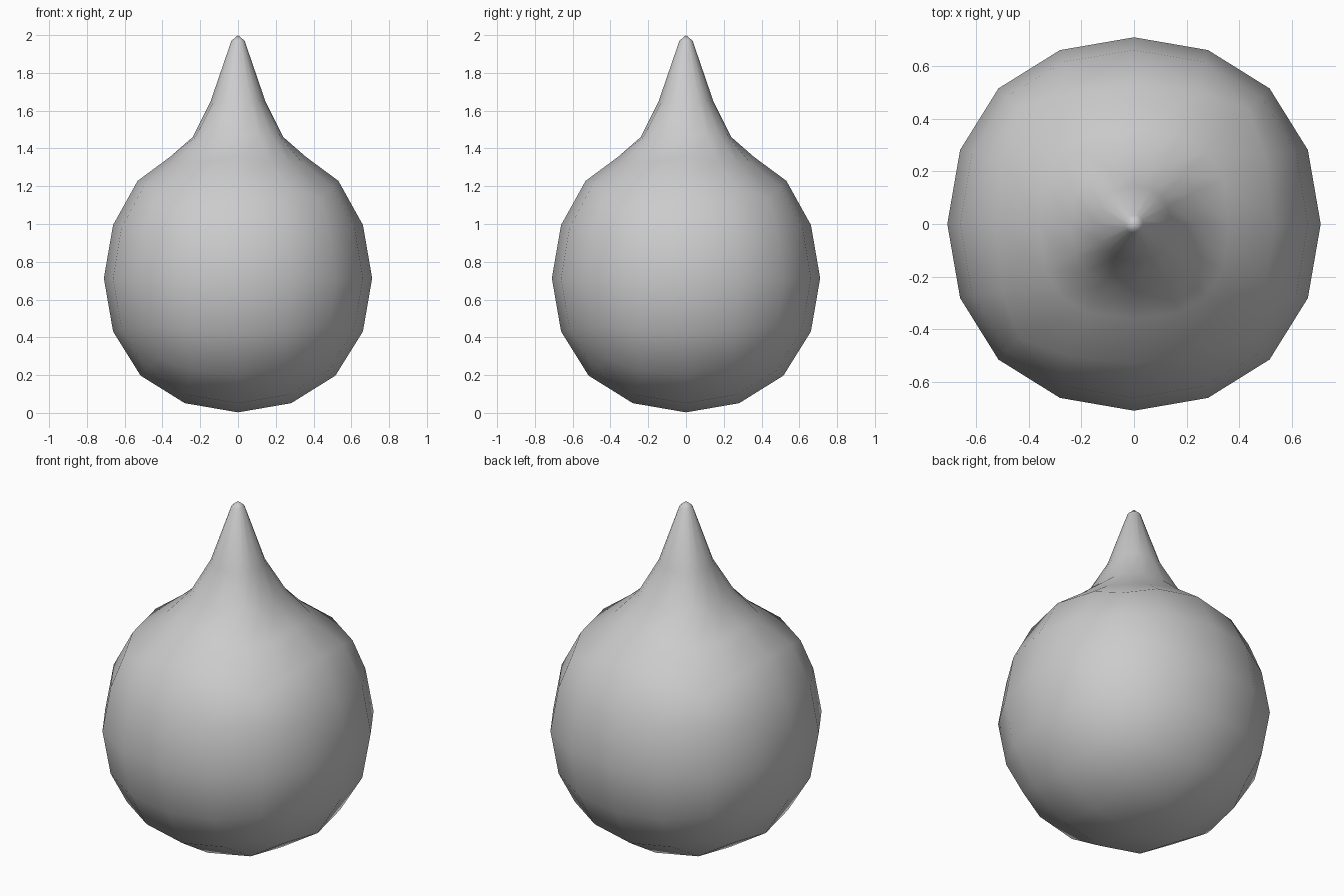
import bpy, bmesh, math

if "Cube" in bpy.data.objects:
    bpy.data.objects.remove(bpy.data.objects["Cube"])

# Rounded body: a cube smoothed into a quad sphere
bpy.ops.mesh.primitive_cube_add(size=1.692)
body = bpy.context.object
body.name = "drop_body"
sub = body.modifiers.new("round", 'SUBSURF')
sub.levels = sub.render_levels = 2
bpy.ops.object.modifier_apply(modifier=sub.name)

bm = bmesh.new()
bm.from_mesh(body.data)

# Open the top of the sphere, leaving the rim of the upper cube face
bmesh.ops.delete(bm, geom=[v for v in bm.verts if v.co.z > 0.55], context='VERTS')
bmesh.ops.translate(bm, verts=bm.verts, vec=(0, 0, 0.713))
rim = [e for e in bm.edges if e.is_boundary]
for v in {v for e in rim for v in e.verts}:
    v.co.x *= 1.03
    v.co.y *= 1.03

# Spike: rings of (radius, height, extra radius on diagonals, extra height on diagonals)
rings = [(0.36, 1.355, 0.03, -0.04), (0.24, 1.46, 0.02, 0.0),
         (0.145, 1.65, 0.0, 0.0), (0.035, 1.97, 0.0, 0.0), (0.0, 2.0, 0.0, 0.0)]
for r, z, dr, dz in rings:
    geom = bmesh.ops.extrude_edge_only(bm, edges=rim)["geom"]
    rim = [g for g in geom if isinstance(g, bmesh.types.BMEdge)]
    for v in [g for g in geom if isinstance(g, bmesh.types.BMVert)]:
        a = math.atan2(v.co.y, v.co.x)
        s = math.sin(2 * a) ** 2
        v.co = (math.cos(a) * (r + dr * s), math.sin(a) * (r + dr * s), z + dz * s)

# Close the tip
bmesh.ops.remove_doubles(bm, verts=bm.verts, dist=0.0005)
bmesh.ops.recalc_face_normals(bm, faces=bm.faces)
bm.to_mesh(body.data)
bm.free()
bpy.ops.object.shade_smooth()
